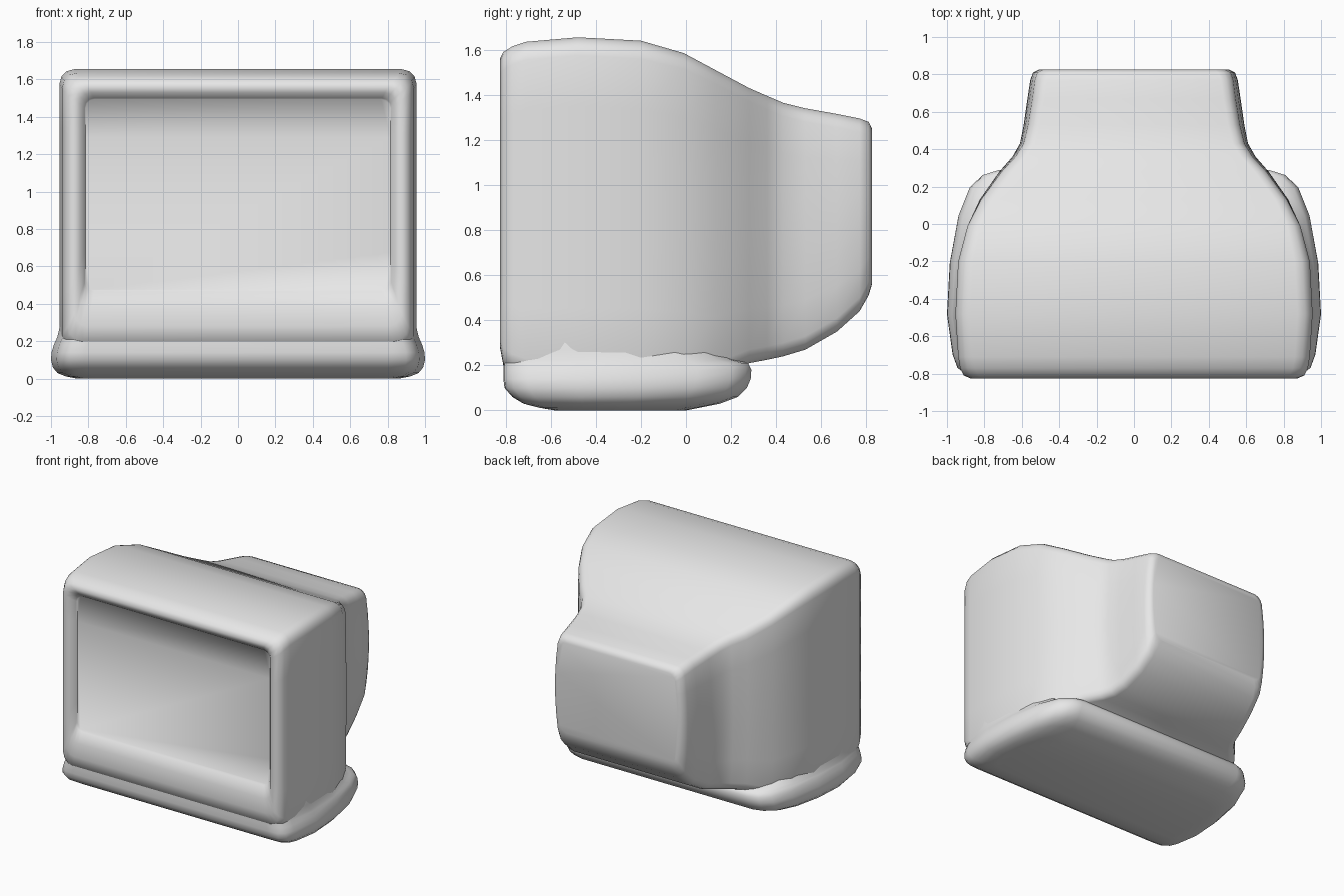
import bpy, bmesh, math

cube = bpy.data.objects.get("Cube")
if cube:
    bpy.data.objects.remove(cube)


def material(name, rgb):
    mat = bpy.data.materials.new(name)
    mat.use_nodes = True
    mat.diffuse_color = (*rgb, 1)
    mat.node_tree.nodes["Principled BSDF"].inputs["Base Color"].default_value = (*rgb, 1)
    return mat


grey = material("light grey plastic", (0.8, 0.8, 0.8))


def loft(name, rings, angle):
    """Skin a list of equal-length closed rings and cap both ends."""
    bm = bmesh.new()
    loops = [[bm.verts.new(p) for p in ring] for ring in rings]
    n = len(loops[0])
    for a, b in zip(loops, loops[1:]):
        for i in range(n):
            j = (i + 1) % n
            bm.faces.new((a[i], a[j], b[j], b[i]))
    bm.faces.new(loops[0])
    bm.faces.new(loops[-1])
    bmesh.ops.recalc_face_normals(bm, faces=bm.faces)
    mesh = bpy.data.meshes.new(name)
    bm.to_mesh(mesh)
    bm.free()
    mesh.materials.append(grey)
    obj = bpy.data.objects.new(name, mesh)
    bpy.context.collection.objects.link(obj)
    bpy.ops.object.select_all(action="DESELECT")
    obj.select_set(True)
    bpy.context.view_layer.objects.active = obj
    bpy.ops.object.shade_smooth_by_angle(angle=math.radians(angle))
    return obj


def section(y, w, z0, z1, r, bulge=0.0, steps=3, sides=6):
    """Upright rounded rectangle whose sides may bow outwards."""
    half = []
    for k in range(steps + 1):
        a = math.pi / 2 * k / steps
        half.append((w - r + r * math.sin(a), z0 + r - r * math.cos(a)))
    for k in range(1, sides):
        half.append((w, z0 + r + (z1 - z0 - 2 * r) * k / sides))
    for k in range(steps + 1):
        a = math.pi / 2 * k / steps
        half.append((w - r + r * math.cos(a), z1 - r + r * math.sin(a)))
    mid, h = (z0 + z1) / 2, (z1 - z0) / 2
    half = [(x * (1 - bulge * ((z - mid) / h) ** 2), z) for x, z in half]
    full = half + [(-x, z) for x, z in reversed(half)]
    return [(x, y, z) for x, z in full]


# Housing: y, half width, bottom, top, corner radius, side bow
housing = [
    (-0.775, 0.815, 0.47, 1.495, 0.05, 0),
    (-0.785, 0.82, 0.465, 1.50, 0.05, 0),
    (-0.812, 0.845, 0.38, 1.53, 0.06, 0),
    (-0.825, 0.875, 0.28, 1.56, 0.07, 0),
    (-0.81, 0.91, 0.20, 1.59, 0.08, 0),
    (-0.77, 0.93, 0.17, 1.615, 0.08, 0),
    (-0.71, 0.94, 0.15, 1.635, 0.08, 0),
    (-0.48, 0.955, 0.15, 1.655, 0.08, 0),
    (-0.20, 0.94, 0.15, 1.64, 0.08, 0),
    (-0.01, 0.89, 0.15, 1.585, 0.07, 0),
    (0.13, 0.825, 0.15, 1.51, 0.06, 0.01),
    (0.28, 0.72, 0.21, 1.43, 0.06, 0.02),
    (0.36, 0.65, 0.225, 1.395, 0.06, 0.03),
    (0.43, 0.61, 0.24, 1.365, 0.06, 0.04),
    (0.53, 0.59, 0.27, 1.34, 0.06, 0.05),
    (0.67, 0.57, 0.35, 1.315, 0.06, 0.06),
    (0.77, 0.555, 0.44, 1.295, 0.06, 0.06),
    (0.81, 0.54, 0.51, 1.28, 0.06, 0.06),
    (0.825, 0.51, 0.56, 1.25, 0.05, 0.06),
]
loft("monitor_housing", [section(*s) for s in housing], 60)

# Base: plan outline as (depth, half width), stacked at several heights
plan = [(-0.81, 0.82), (-0.805, 0.90), (-0.77, 0.945), (-0.70, 0.97), (-0.48, 1.0),
        (-0.20, 0.985), (0.05, 0.94), (0.20, 0.88), (0.265, 0.81), (0.29, 0.73)]
levels = [  # height, width scale, front, back
    (0.0, 0.86, -0.58, 0.0), (0.012, 0.92, -0.65, 0.06), (0.03, 0.965, -0.72, 0.15),
    (0.06, 0.99, -0.77, 0.23), (0.10, 1.0, -0.805, 0.27), (0.14, 0.997, -0.81, 0.287),
    (0.18, 0.985, -0.81, 0.29), (0.21, 0.972, -0.81, 0.275), (0.225, 0.966, -0.81, 0.22),
    (0.27, 0.955, -0.81, 0.14), (0.33, 0.948, -0.805, 0.05), (0.40, 0.93, -0.78, 0.0),
]


def outline(z, scale, front, back):
    span = plan[-1][0] - plan[0][0]
    half = [(w * scale, front + (y - plan[0][0]) / span * (back - front)) for y, w in plan]
    return [(x, y, z) for x, y in half + [(-x, y) for x, y in reversed(half)]]


loft("flared_base", [outline(*lv) for lv in levels], 60)
